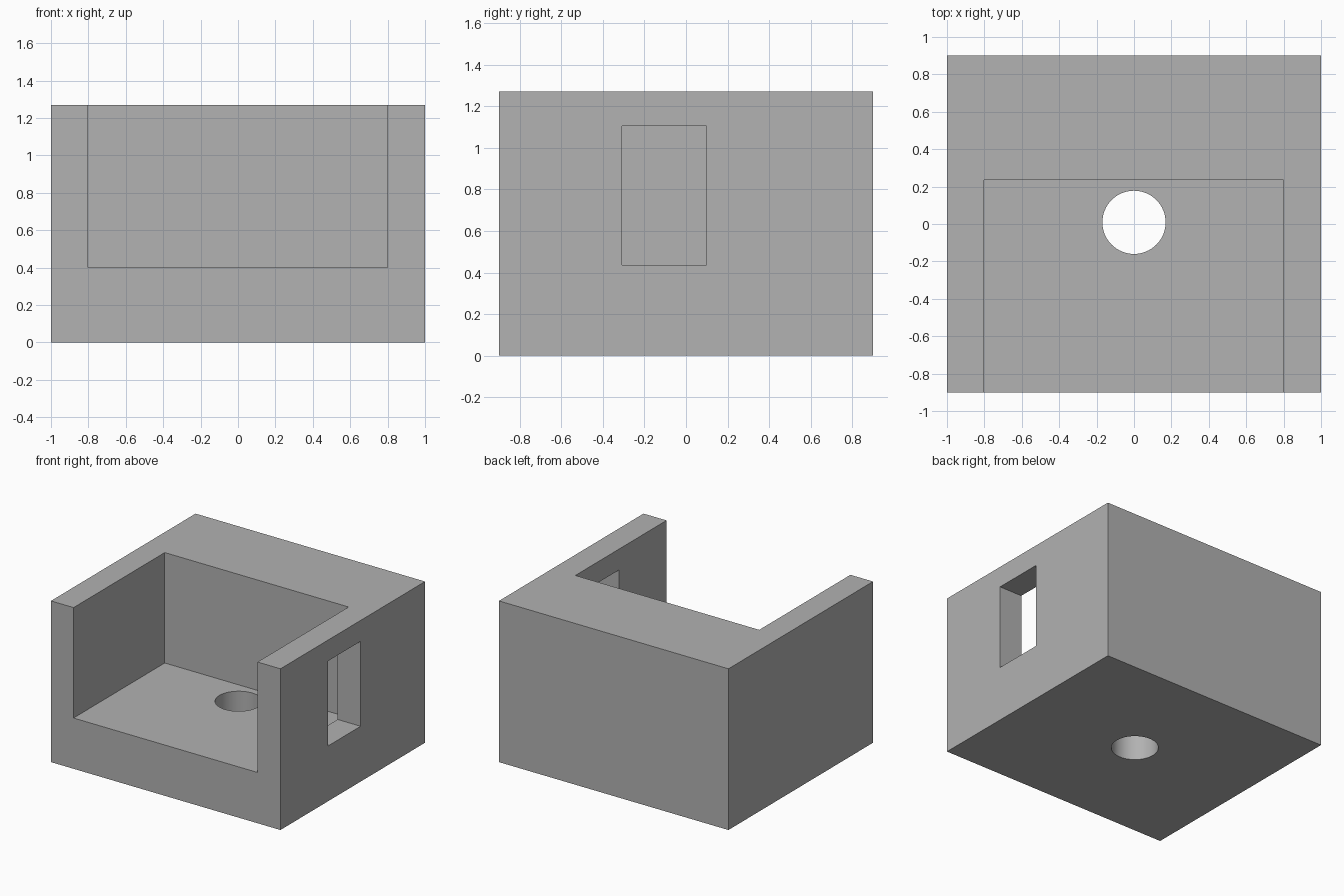
import bpy
import math
from mathutils import Vector

# Remove the default object
default = bpy.data.objects.get("Cube")
if default:
    bpy.data.objects.remove(default, do_unlink=True)

# Single flat grey
grey = bpy.data.materials.new("plain grey")
grey.use_nodes = True
COLOUR = (0.445, 0.445, 0.445, 1)
grey.diffuse_color = COLOUR
grey.node_tree.nodes["Principled BSDF"].inputs["Base Color"].default_value = COLOUR


def box(name, low, high):
    """Box spanning two opposite corners."""
    low, high = Vector(low), Vector(high)
    bpy.ops.mesh.primitive_cube_add(size=1)
    obj = bpy.context.object
    obj.name = name
    for v in obj.data.vertices:
        v.co = (low + high) / 2 + v.co * (high - low)
    obj.data.materials.append(grey)
    return obj


def cut(body, cutter):
    """Subtract the cutter from the body, then discard the cutter."""
    cutter.hide_render = True
    mod = body.modifiers.new(cutter.name, 'BOOLEAN')
    mod.operation = 'DIFFERENCE'
    mod.solver = 'EXACT'
    mod.object = cutter
    bpy.ops.object.select_all(action='DESELECT')
    bpy.context.view_layer.objects.active = body
    body.select_set(True)
    bpy.ops.object.modifier_apply(modifier=mod.name)
    bpy.data.objects.remove(cutter, do_unlink=True)


# Solid block
body = box("housing", (-1, -0.9, 0), (1, 0.9, 1.27))

# Pocket open to the front and the top
cut(body, box("pocket_cutter", (-0.803, -1.5, 0.4), (0.8, 0.235, 2)))

# Window through the left wall only
cut(body, box("window_cutter", (0.5, -0.307, 0.436), (1.5, 0.098, 1.105)))

# Round hole through the floor
bpy.ops.mesh.primitive_cylinder_add(vertices=64, radius=0.169, depth=1,
                                    location=(0, 0.009, 0.2))
hole = bpy.context.object
hole.name = "hole_cutter"
hole.data.materials.append(grey)
cut(body, hole)

# Smooth the hole wall, keep the corners crisp
bpy.ops.object.shade_smooth_by_angle(angle=math.radians(30))
